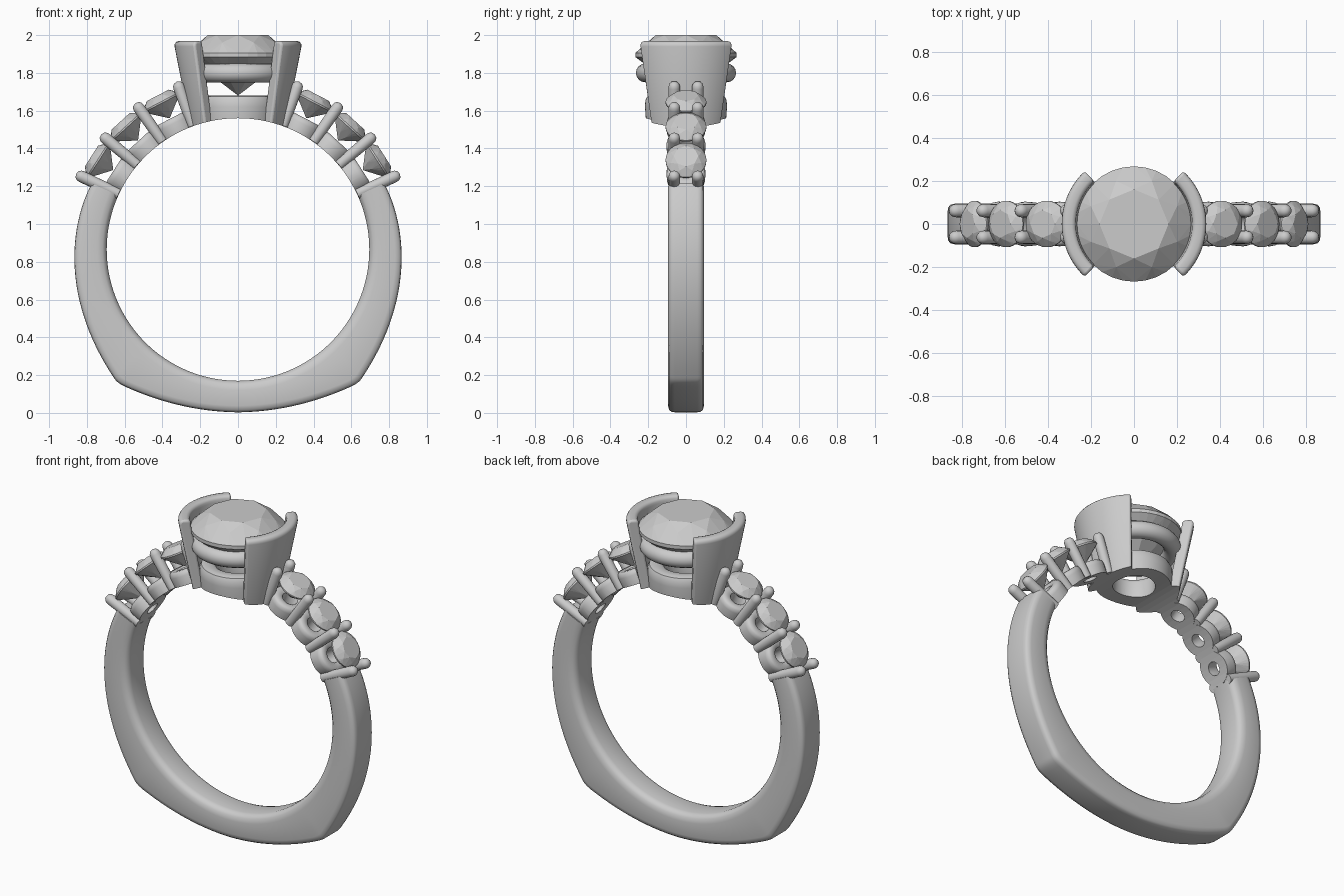
import bpy, bmesh, math
from mathutils import Matrix, Vector
from mathutils.geometry import interpolate_bezier

if "Cube" in bpy.data.objects:
    bpy.data.objects.remove(bpy.data.objects["Cube"])

CZ, RI = 0.865, 0.695          # finger hole centre height and radius


def finish(bm, name, mat=Matrix(), smooth=True):
    bmesh.ops.remove_doubles(bm, verts=bm.verts, dist=1e-5)
    bmesh.ops.recalc_face_normals(bm, faces=bm.faces)
    me = bpy.data.meshes.new(name)
    bm.to_mesh(me)
    bm.free()
    ob = bpy.data.objects.new(name, me)
    ob.matrix_world = mat
    bpy.context.collection.objects.link(ob)
    bpy.ops.object.select_all(action='DESELECT')
    ob.select_set(True)
    bpy.context.view_layer.objects.active = ob
    if smooth:
        bpy.ops.object.shade_smooth_by_angle(angle=math.radians(40))
    return ob


def loft(bm, rows, close_rows):
    """Skin a list of closed sections."""
    vs = [[bm.verts.new(p) for p in r] for r in rows]
    n, m = len(vs), len(vs[0])
    for i in range(n if close_rows else n - 1):
        a, b = vs[i], vs[(i + 1) % n]
        for j in range(m):
            k = (j + 1) % m
            bm.faces.new((a[j], a[k], b[k], b[j]))
    if not close_rows:
        bm.faces.new(vs[0])
        bm.faces.new(vs[-1])


def revolve(name, prof, mat=Matrix(), steps=24, a0=0.0, a1=360.0):
    full = a1 - a0 >= 360
    rows = []
    for i in range(steps if full else steps + 1):
        a = math.radians(a0 + (a1 - a0) * i / steps)
        rows.append([(r * math.cos(a), r * math.sin(a), z) for r, z in prof])
    bm = bmesh.new()
    loft(bm, rows, full)
    bmesh.ops.dissolve_degenerate(bm, edges=bm.edges, dist=1e-6)
    return finish(bm, name, mat)


def gem(name, R, zg, crown, pav, mat=Matrix()):
    """Faceted round stone as the hull of its facet corners."""
    bm = bmesh.new()

    def ring(n, r, z, off=0.0):
        for i in range(n):
            a = 2 * math.pi * (i + off) / n
            bm.verts.new((r * math.cos(a), r * math.sin(a), z))
    g = 0.04 * R
    ring(8, 0.6 * R, zg + crown)
    ring(8, 0.81 * R, zg + g + (crown - g) * 0.58, 0.5)
    ring(32, R, zg + g)
    ring(32, R, zg - g)
    ring(8, 0.5 * R, zg - pav * 0.56, 0.5)
    bm.verts.new((0, 0, zg - pav))
    bmesh.ops.convex_hull(bm, input=bm.verts)
    bmesh.ops.dissolve_limit(bm, angle_limit=0.01, verts=bm.verts, edges=bm.edges)
    return finish(bm, name, mat, smooth=False)


def cut(ob):
    bpy.context.view_layer.objects.active = ob
    m = ob.modifiers.new("finger_cut", 'BOOLEAN')
    m.operation, m.solver, m.object = 'DIFFERENCE', 'EXACT', cutter
    bpy.ops.object.modifier_apply(modifier=m.name)


# Cutter for the finger hole
bpy.ops.mesh.primitive_cylinder_add(vertices=128, radius=RI, depth=1.5,
                                    location=(0, 0, CZ), rotation=(math.pi / 2, 0, 0))
cutter = bpy.context.object
cutter.name = "finger_hole_cutter"
cutter.hide_render = True

# Band: rounded section swept between the finger hole and the squared-off outer outline
segs = [((.775, 1.215), (.92, .93), (.90, .55), (.66, .19), 28),
        ((.66, .19), (.645, .165), (.63, .155), (.60, .14), 8),
        ((.60, .14), (.40, .05), (.20, .005), (0, .003), 20)]
half = []
for *p, n in segs:
    pts = interpolate_bezier(*[Vector((x, 0, z)) for x, z in p], n)
    half += pts if not half else pts[1:]
outline = half + [Vector((-p.x, 0, p.z)) for p in reversed(half[:-1])]
C = Vector((0, 0, CZ))
rows = []
for o in outline:
    d = (o - C).normalized()
    L = (o - C).length
    side = [(RI, .055), (RI + .006, .075), (RI + .022, .09), (RI + .05, .095),
            (L - .035, .095), (L - .012, .089), (L - .003, .077), (L, .06)]
    sec = side + [(r, -y) for r, y in reversed(side)]
    rows.append([C + d * r + Vector((0, y, 0)) for r, y in sec])
bm = bmesh.new()
loft(bm, rows, False)
finish(bm, "band")

# Centre stone
gem("centre_stone", 0.268, 1.895, 0.105, 0.215)

# Two half bezels holding the centre stone
bez = [(.24, 1.45), (.336, 1.94), (.335, 1.953), (.327, 1.964), (.315, 1.968),
       (.29, 1.968), (.278, 1.964), (.271, 1.953), (.27, 1.94), (.18, 1.45)]
for name, mid in (("right_bezel", 0), ("left_bezel", 180)):
    ob = revolve(name, bez, steps=24, a0=mid - 47, a1=mid + 47)
    b = ob.modifiers.new("round", 'BEVEL')
    b.width, b.segments, b.limit_method, b.angle_limit = .012, 3, 'ANGLE', math.radians(60)
    bpy.ops.object.modifier_apply(modifier=b.name)
    cut(ob)

# Upper gallery ring under the stone
t = [2 * math.pi * i / 16 for i in range(16)]
revolve("upper_gallery_ring", [(.215 + .05 * math.cos(a), 1.80 + .05 * math.sin(a)) for a in t], steps=64)

# Lower gallery ring resting on the finger hole
cut(revolve("lower_gallery_ring",
            [(.12, 1.45), (.205, 1.45), (.217, 1.62), (.215, 1.655), (.205, 1.674),
             (.188, 1.68), (.145, 1.68), (.128, 1.67), (.12, 1.65)], steps=64))

# Side stones, their cups and shared prongs on both shoulders
prong = [(0, .697), (.029, .697), (.031, .912), (.028, .928), (.018, .941), (0, .946)]
cup = [(.04, .64), (.098, .64), (.104, .75), (.10, .77), (.088, .78),
       (.06, .78), (.046, .772), (.04, .755)]
for label, s in (("right", 1), ("left", -1)):
    def radial(angle, y=0.0):
        return (Matrix.Translation((0, y, CZ))
                @ Matrix.Rotation(s * math.radians(90 - angle), 4, 'Y'))
    for i, a in enumerate((32.5, 47.5, 62.5)):
        gem(f"{label}_side_stone_{i + 1}", .108, .878, .042, .095, radial(a))
        cut(revolve(f"{label}_cup_{i + 1}", cup, radial(a), 32))
    for i, a in enumerate((25, 40, 55, 70)):
        for side, y in (("front", -.062), ("back", .062)):
            revolve(f"{label}_{side}_prong_{i + 1}", prong, radial(a, y), 16)

bpy.data.objects.remove(cutter)
